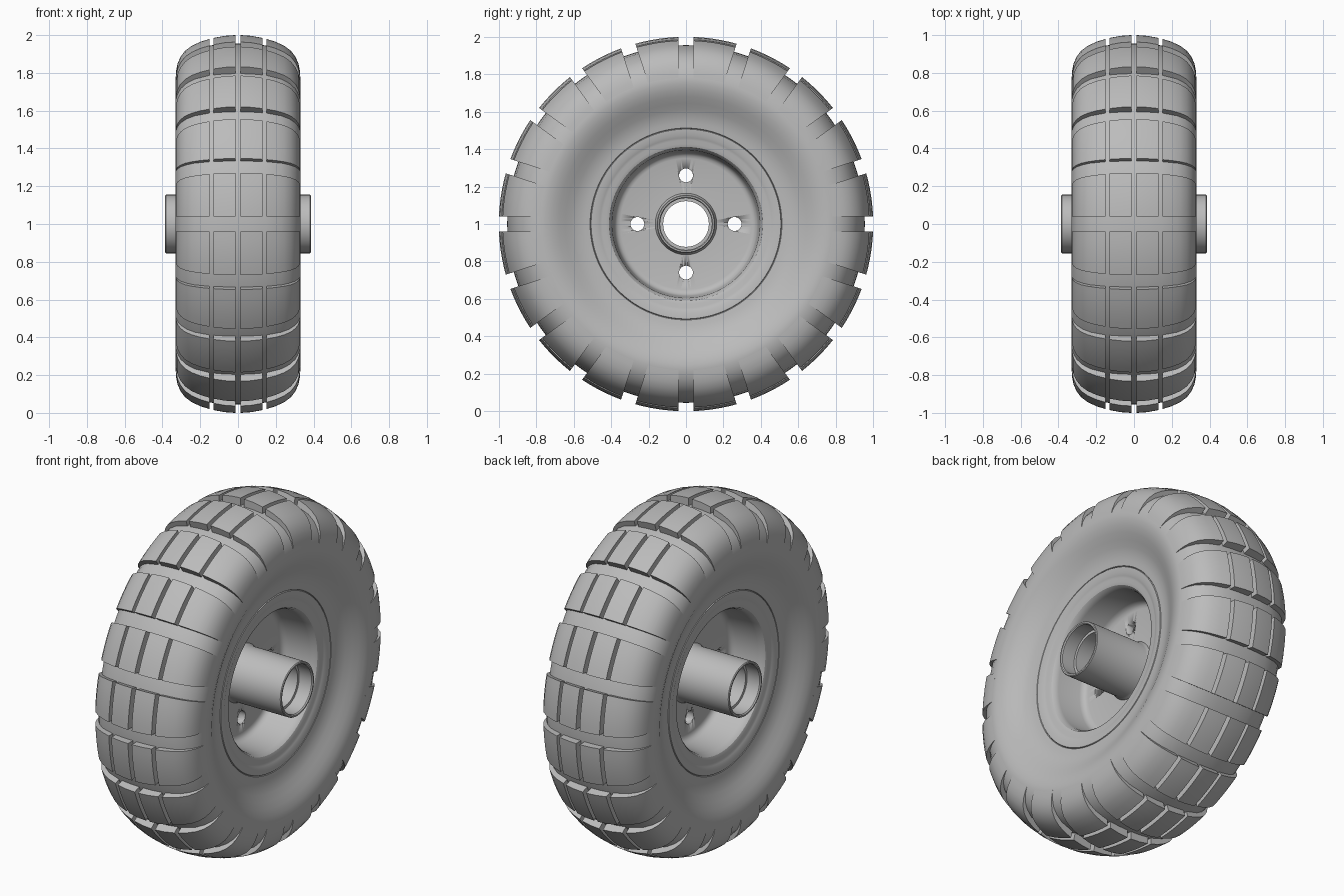
import bpy, bmesh
from math import asin, cos, sin, pi, radians
from mathutils import Matrix, Vector

cube = bpy.data.objects.get("Cube")
if cube:
    bpy.data.objects.remove(cube, do_unlink=True)

grey = bpy.data.materials.new("mid_grey")
grey.use_nodes = True
grey.diffuse_color = (0.5, 0.5, 0.5, 1)
grey.node_tree.nodes["Principled BSDF"].inputs["Base Color"].default_value = (0.5, 0.5, 0.5, 1)

LUGS = 20
PITCH = 2 * pi / LUGS
GROOVE = 0.04   # half width of the cross grooves


def sweep(bm, section, rings, angle, closed):
    """Carry a closed (x, radius) section around the x axle."""
    loops = []
    for i in range(rings):
        loop = []
        for x, r in section:
            a = angle(i, r)
            loop.append(bm.verts.new((x, r * sin(a), 1 + r * cos(a))))
        loops.append(loop)
    n = len(section)
    for i in range(rings if closed else rings - 1):
        p, q = loops[i], loops[(i + 1) % rings]
        for j in range(n):
            k = (j + 1) % n
            bm.faces.new((p[j], p[k], q[k], q[j]))
    if not closed:
        bm.faces.new(loops[0])
        bm.faces.new(loops[-1])


def finish(bm, name, smooth=30):
    bmesh.ops.recalc_face_normals(bm, faces=bm.faces)
    mesh = bpy.data.meshes.new(name)
    bm.to_mesh(mesh)
    bm.free()
    mesh.materials.append(grey)
    ob = bpy.data.objects.new(name, mesh)
    bpy.context.collection.objects.link(ob)
    bpy.ops.object.select_all(action='DESELECT')
    ob.select_set(True)
    bpy.context.view_layer.objects.active = ob
    bpy.ops.object.shade_smooth_by_angle(angle=radians(smooth))
    return ob


def lathe(name, half, rings=160):
    """Full turn of a half section, mirrored across the wheel centre."""
    section = half + [(-x, r) for x, r in reversed(half) if x > 0]
    bm = bmesh.new()
    sweep(bm, section, rings, lambda i, r: 2 * pi * i / rings, True)
    return finish(bm, name)


# Tyre carcass, from the bead out to the groove floor
lathe("tyre_carcass", [
    (0.235, 0.508), (0.243, 0.513), (0.246, 0.54), (0.253, 0.575),
    (0.268, 0.61), (0.287, 0.645), (0.306, 0.68), (0.321, 0.715),
    (0.329, 0.75), (0.330, 0.78), (0.321, 0.82), (0.303, 0.858),
    (0.272, 0.892), (0.23, 0.92), (0.15, 0.945), (0.07, 0.954), (0, 0.956)])

# Tread lugs: a centre and a shoulder block on each side
centre_block = [(0.012, 1.001), (0.07, 0.997), (0.13, 0.986), (0.13, 0.92), (0.012, 0.92)]
shoulder_block = [(0.15, 0.981), (0.2, 0.965), (0.245, 0.944), (0.28, 0.918),
                  (0.305, 0.885), (0.32, 0.85), (0.328, 0.81), (0.33, 0.775),
                  (0.27, 0.84), (0.15, 0.91)]
bm = bmesh.new()
STEPS = 6
for lug in range(LUGS):
    def lug_angle(i, r, start=lug * PITCH):
        edge = asin(GROOVE / r)
        return start + edge + (PITCH - 2 * edge) * i / STEPS
    for block in (centre_block, shoulder_block):
        for side in (1, -1):
            sweep(bm, [(side * x, r) for x, r in block], STEPS + 1, lug_angle, False)
finish(bm, "tread_lugs")

# Rim: flange, deep barrel and a thin central disc
rim = lathe("rim", [
    (0.022, 0.14), (0.022, 0.35), (0.026, 0.365), (0.036, 0.377),
    (0.055, 0.385), (0.19, 0.395), (0.212, 0.4), (0.226, 0.411),
    (0.232, 0.428), (0.232, 0.448), (0.236, 0.46), (0.242, 0.475),
    (0.244, 0.507), (0.235, 0.512)])

# Bolt holes cut through the disc
bm = bmesh.new()
for k in range(4):
    a = k * pi / 2
    place = Matrix.Translation(Vector((0, 0.26 * sin(a), 1 + 0.26 * cos(a))))
    bmesh.ops.create_cone(bm, cap_ends=True, segments=32, radius1=0.037, radius2=0.037,
                          depth=0.2, matrix=place @ Matrix.Rotation(pi / 2, 4, 'Y'))
cutter = finish(bm, "bolt_hole_cutter")
cutter.hide_render = True
cut = rim.modifiers.new("bolt_holes", 'BOOLEAN')
cut.operation = 'DIFFERENCE'
cut.solver = 'EXACT'
cut.object = cutter
bpy.context.view_layer.objects.active = rim
bpy.ops.object.modifier_apply(modifier=cut.name)
bpy.data.objects.remove(cutter, do_unlink=True)

# Hub tube with a bearing recess at each end
lathe("hub_tube", [
    (0, 0.122), (0.3, 0.122), (0.3, 0.138), (0.38, 0.138),
    (0.386, 0.143), (0.386, 0.151), (0.382, 0.155), (0.045, 0.155),
    (0.03, 0.16), (0.015, 0.168), (0, 0.168)], 96)
